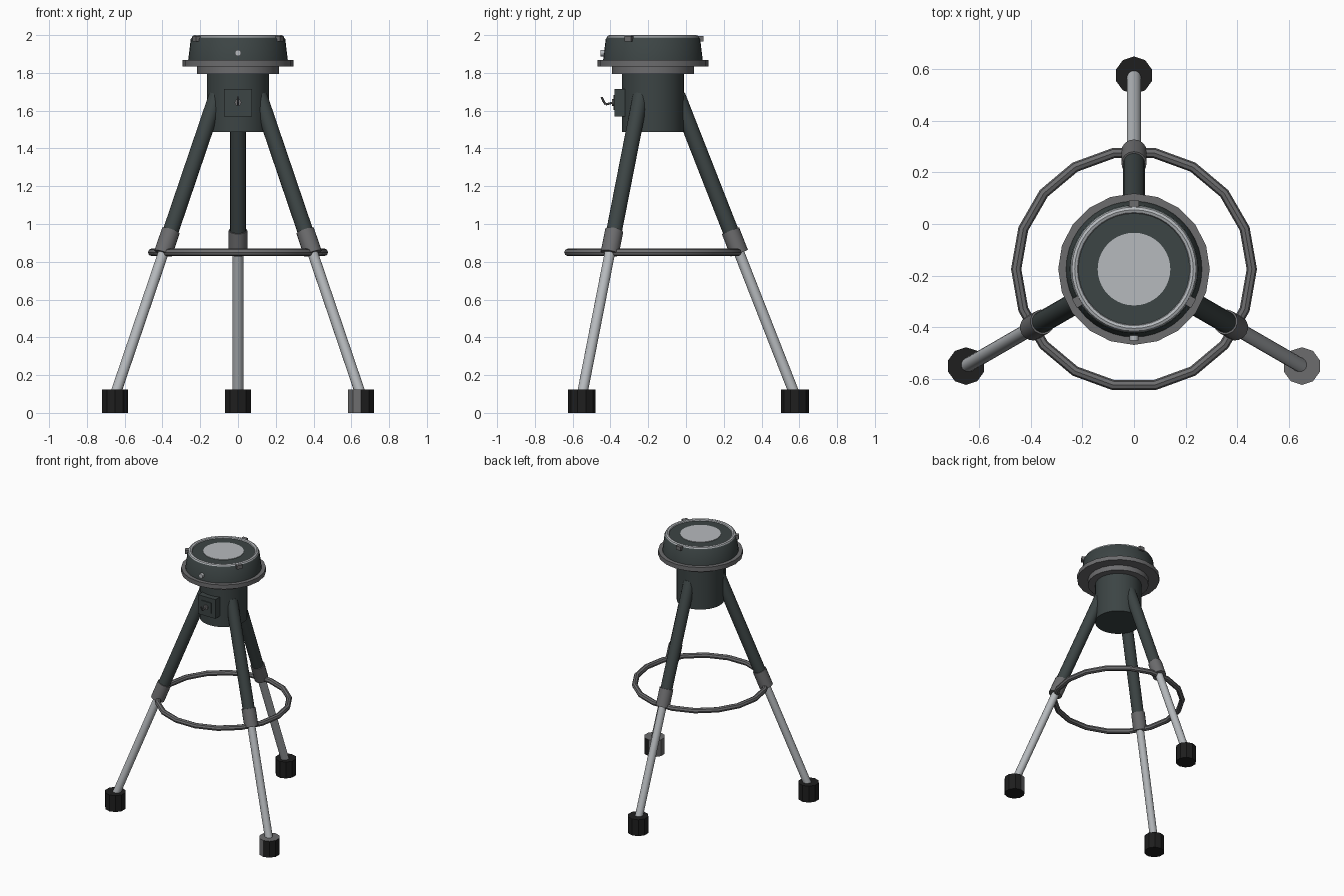
import bpy, bmesh, math
from mathutils import Vector, Matrix

cube = bpy.data.objects.get("Cube")
if cube:
    bpy.data.objects.remove(cube, do_unlink=True)

AXIS = Vector((0, -0.175, 0))
LEGS = {"back": 90, "right": 210, "left": 330}


def material(name, rgb):
    m = bpy.data.materials.new(name)
    m.use_nodes = True
    m.diffuse_color = (*rgb, 1)
    m.node_tree.nodes["Principled BSDF"].inputs["Base Color"].default_value = (*rgb, 1)
    return m


DARK = material("dark green grey", (0.045, 0.058, 0.058))
GREY = material("mid grey", (0.15, 0.15, 0.155))
LIGHT = material("light steel", (0.47, 0.49, 0.51))
BLACK = material("black rubber", (0.013, 0.013, 0.013))


def finish(name, bm, mat, smooth=True):
    bmesh.ops.recalc_face_normals(bm, faces=bm.faces)
    me = bpy.data.meshes.new(name)
    bm.to_mesh(me)
    bm.free()
    me.materials.append(mat)
    ob = bpy.data.objects.new(name, me)
    bpy.context.collection.objects.link(ob)
    if smooth:
        bpy.ops.object.select_all(action='DESELECT')
        ob.select_set(True)
        bpy.context.view_layer.objects.active = ob
        bpy.ops.object.shade_smooth_by_angle(angle=math.radians(40))
    return ob


def lathe(name, profile, mat, sides=32, smooth=True, closed=False):
    """Spin (radius, height) points around the stool axis."""
    bm = bmesh.new()
    pts = profile + profile[:1] if closed else profile
    verts = [bm.verts.new((AXIS.x + r, AXIS.y, z)) for r, z in pts]
    edges = [bm.edges.new(pair) for pair in zip(verts, verts[1:])]
    bmesh.ops.spin(bm, geom=verts + edges, cent=AXIS, axis=(0, 0, 1),
                   angle=math.tau, steps=sides)
    bmesh.ops.remove_doubles(bm, verts=bm.verts, dist=0.0005)
    return finish(name, bm, mat, smooth)


def circle(r, z, tube, n=8):
    return [(r + tube * math.cos(math.tau * i / n), z + tube * math.sin(math.tau * i / n))
            for i in range(n)]


def rod(name, a, b, radius, mat, sides=16, smooth=True):
    a, b = Vector(a), Vector(b)
    bm = bmesh.new()
    turn = (b - a).to_track_quat('Z', 'Y').to_matrix().to_4x4()
    bmesh.ops.create_cone(bm, cap_ends=True, segments=sides, radius1=radius, radius2=radius,
                          depth=(b - a).length, matrix=Matrix.Translation((a + b) / 2) @ turn)
    return finish(name, bm, mat, smooth)


def box(name, centre, size, mat, spin=0):
    bm = bmesh.new()
    bmesh.ops.create_cube(bm, size=1, matrix=Matrix.Translation(centre)
                          @ Matrix.Rotation(spin, 4, 'Z') @ Matrix.Diagonal((*size, 1)))
    return finish(name, bm, mat, False)


def polar(angle, radius, z):
    a = math.radians(angle)
    return AXIS + Vector((radius * math.cos(a), radius * math.sin(a), z))


# Column, mounting plate, flange and tapered head
lathe("column", [(0, 1.487), (0.165, 1.487), (0.165, 1.8), (0, 1.8)], DARK)
lathe("mounting_plate", [(0, 1.795), (0.217, 1.795), (0.217, 1.84), (0, 1.84)], GREY, 20)
lathe("flange", [(0, 1.835), (0.294, 1.835), (0.294, 1.868), (0, 1.868)], GREY, 20)
lathe("head", [(0, 1.865), (0.264, 1.865), (0.25, 1.98), (0.243, 1.988), (0, 1.988)], DARK, 40)
lathe("top_rim", circle(0.23, 1.985, 0.015), LIGHT, 40, closed=True)
lathe("top_disc", [(0, 1.985), (0.141, 1.985), (0.141, 1.992), (0, 1.992)], LIGHT, 40)

# Foot ring
lathe("foot_ring", circle(0.457, 0.85, 0.02), GREY, 18, closed=True)

# Telescopic legs, rubber feet and rim clips
for side, angle in LEGS.items():
    def on_leg(z):
        return polar(angle, 0.13 + (1.68 - z) * 0.392, z)
    rod(side + "_upper_leg", on_leg(0.92), on_leg(1.68), 0.042, DARK)
    rod(side + "_collar", on_leg(0.845), on_leg(0.965), 0.049, GREY)
    rod(side + "_lower_leg", on_leg(0.1), on_leg(0.9), 0.028, LIGHT)
    foot = rod(side + "_foot", polar(angle, 0.752, 0), polar(angle, 0.752, 0.125),
               0.073, BLACK, 10, False)
    if side == "left":
        # Worn top and inner faces
        foot.data.materials.append(GREY)
        for f in foot.data.polygons:
            if f.normal.z > 0.5 or f.normal.x < -0.1:
                f.material_index = 1
    box(side + "_clip", polar(angle, 0.252, 1.98), (0.03, 0.04, 0.028), GREY,
        math.radians(angle))

# Front knob
rod("front_knob", polar(270, 0.24, 1.905), polar(270, 0.277, 1.905), 0.017, LIGHT, 12)

# Front control panel with its raised plate and lever
front = AXIS.y - 0.2
box("control_panel", (0, front + 0.025, 1.643), (0.146, 0.055, 0.146), DARK)
box("panel_plate", (0, front - 0.005, 1.643), (0.08, 0.008, 0.08), DARK)
rod("lever_boss", (0, front, 1.643), (0, front - 0.018, 1.643), 0.018, GREY, 12)
path = [(0.01, 1.643), (0.05, 1.633), (0.062, 1.65), (0.072, 1.672)]
for i, (p, q) in enumerate(zip(path, path[1:])):
    rod("lever_part_%d" % (i + 1), (0, front - p[0], p[1]), (0, front - q[0], q[1]),
        0.006, GREY, 8)
